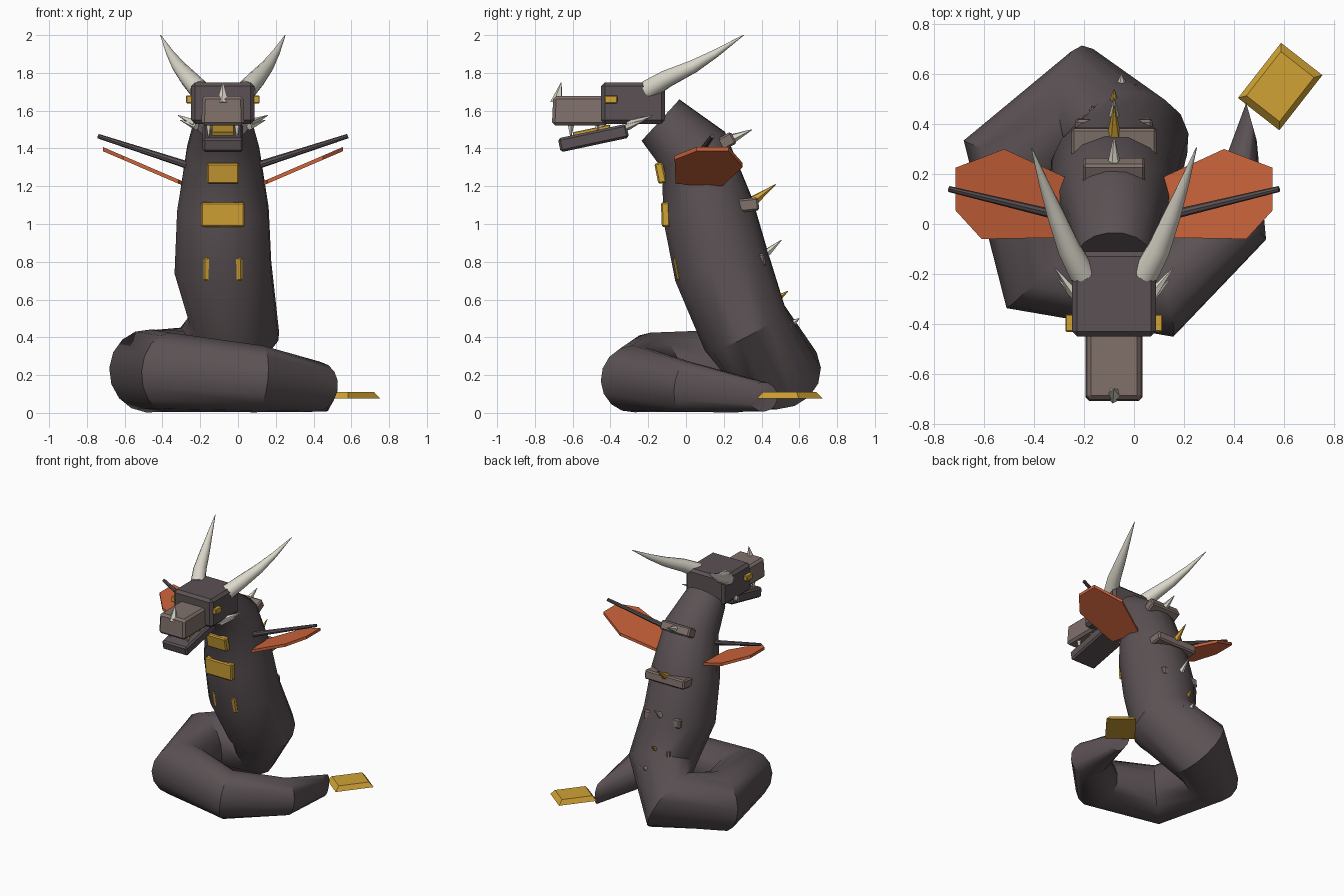
import bpy, bmesh, math
from mathutils import Vector, Matrix

if "Cube" in bpy.data.objects:
    bpy.data.objects.remove(bpy.data.objects["Cube"])

CX = -0.08  # mirror plane of neck and head


def material(name, rgb):
    m = bpy.data.materials.new(name)
    m.use_nodes = True
    m.diffuse_color = (*rgb, 1)
    m.node_tree.nodes["Principled BSDF"].inputs["Base Color"].default_value = (*rgb, 1)
    return m


DARK = material("dark scales", (0.105, 0.083, 0.088))
BROWN = material("brown plates", (0.22, 0.165, 0.148))
GOLD = material("gold", (0.63, 0.36, 0.035))
ORANGE = material("orange membrane", (0.62, 0.13, 0.045))
IVORY = material("ivory", (0.72, 0.69, 0.60))


def finish(name, bm, mat, smooth=False):
    bmesh.ops.recalc_face_normals(bm, faces=bm.faces)
    me = bpy.data.meshes.new(name)
    bm.to_mesh(me)
    bm.free()
    me.materials.append(mat)
    ob = bpy.data.objects.new(name, me)
    bpy.context.collection.objects.link(ob)
    if smooth:
        bpy.ops.object.select_all(action='DESELECT')
        ob.select_set(True)
        bpy.context.view_layer.objects.active = ob
        bpy.ops.object.shade_smooth_by_angle(angle=math.radians(35))
    return ob


def box(name, centre, size, mat, tilt=0, turn=0, bevel=0.012, taper=1):
    bm = bmesh.new()
    bmesh.ops.create_cube(bm, size=1)
    for v in bm.verts:
        k = taper if v.co.z > 0 else 1
        v.co = Vector((v.co.x * size[0] * k, v.co.y * size[1] * k, v.co.z * size[2]))
    if bevel:
        bmesh.ops.bevel(bm, geom=bm.edges[:], offset=bevel, segments=1, affect='EDGES')
    bm.transform(Matrix.Translation(centre) @ Matrix.Rotation(turn, 4, 'Z')
                 @ Matrix.Rotation(tilt, 4, 'X'))
    return finish(name, bm, mat)


def tube(name, nodes, mat, sides=16, smooth=True, end_normal=None):
    """Sweep rings through (x, y, z, radius) nodes, carrying the frame along."""
    pts = [Vector(n[:3]) for n in nodes]
    dirs = [(b - a).normalized() for a, b in zip(pts, pts[1:])]
    bm = bmesh.new()
    rings, side = [], None
    for i, p in enumerate(pts):
        t = (dirs[max(i - 1, 0)] + dirs[min(i, len(dirs) - 1)]).normalized()
        if end_normal and i == len(pts) - 1:
            t = Vector(end_normal).normalized()
        if side is None:
            side = t.orthogonal()
        else:
            side = prev_t.rotation_difference(t) @ side
        side = (side - t * side.dot(t)).normalized()
        up, prev_t, r = t.cross(side), t, nodes[i][3]
        ring = []
        for k in range(sides):
            a = math.tau * k / sides
            ring.append(bm.verts.new(p + r * (math.cos(a) * side + math.sin(a) * up)))
        rings.append(ring)
    for a, b in zip(rings, rings[1:]):
        for k in range(sides):
            j = (k + 1) % sides
            bm.faces.new((a[k], a[j], b[j], b[k]))
    bm.faces.new(rings[0])
    bm.faces.new(rings[-1])
    return finish(name, bm, mat, smooth)


def spike(name, base, tip, r, mat, sides=5):
    return tube(name, [(*base, r), (*tip, 0.002)], mat, sides, False)


# Neck and coiled body down to the tail
tube("body", [(CX, -0.135, 1.55, 0.15), (CX, 0.04, 1.39, 0.195), (CX, 0.115, 1.08, 0.245),
              (CX, 0.19, 0.77, 0.26), (-0.02, 0.31, 0.45, 0.245), (-0.19, 0.47, 0.235, 0.245),
              (-0.475, 0.26, 0.222, 0.22), (-0.365, -0.185, 0.215, 0.21),
              (0.11, -0.28, 0.18, 0.178), (0.41, 0.0, 0.138, 0.135),
              (0.47, 0.41, 0.085, 0.078)], DARK, end_normal=(0.96, 0.27, 0))
box("tail_fin", (0.585, 0.55, 0.093), (0.21, 0.28, 0.035), GOLD,
    turn=math.radians(-38), bevel=0, taper=0.8)

# Head
box("skull", (CX, -0.28, 1.64), (0.335, 0.34, 0.22), DARK, bevel=0.02)
box("snout", (CX, -0.56, 1.6), (0.228, 0.3, 0.155), BROWN, bevel=0.016, taper=0.95)
box("lower_jaw", (CX, -0.49, 1.455), (0.215, 0.37, 0.075), DARK, tilt=0.21)
box("tongue", (CX, -0.5, 1.496), (0.12, 0.2, 0.02), GOLD, tilt=0.21, bevel=0.004)
spike("nose_horn", (CX, -0.685, 1.64), (CX, -0.66, 1.75), 0.034, IVORY)

# Paired parts of head and wings
for s, label in ((1, "left"), (-1, "right")):
    def at(x, y, z):
        return (CX + s * x, y, z)

    tube(label + "_horn", [(*at(0.125, -0.2, 1.71), 0.054), (*at(0.18, -0.1, 1.77), 0.047),
                           (*at(0.235, 0.04, 1.835), 0.035), (*at(0.28, 0.16, 1.905), 0.021),
                           (*at(0.33, 0.305, 2.0), 0.002)], IVORY, 12)
    box(label + "_eye", at(0.175, -0.397, 1.66), (0.04, 0.07, 0.042), GOLD, bevel=0.005)
    spike(label + "_cheek_spike", at(0.14, -0.3, 1.53), at(0.237, -0.175, 1.575), 0.026, IVORY)
    spike(label + "_lower_cheek_spike", at(0.14, -0.31, 1.515), at(0.225, -0.22, 1.55), 0.02, IVORY)
    spike(label + "_front_fang", at(0.075, -0.61, 1.535), at(0.075, -0.61, 1.455), 0.02, IVORY)
    spike(label + "_rear_fang", at(0.075, -0.47, 1.535), at(0.075, -0.47, 1.48), 0.015, IVORY)
    tube(label + "_wing_strut", [(*at(0.12, 0.01, 1.29), 0.021), (*at(0.66, 0.14, 1.465), 0.012)],
         DARK, 8)
    # Hexagonal wing membrane lying on a rising plane
    bm = bmesh.new()
    layers = []
    for dz in (-0.011, 0.011):
        layers.append([bm.verts.new(at(x, y, 1.205 + (x - 0.19) * 0.43 + dz)) for x, y in
                       ((0.19, 0.185), (0.44, 0.3), (0.635, 0.225), (0.635, 0.055),
                        (0.53, -0.06), (0.235, -0.055))])
        bm.faces.new(layers[-1])
    for k in range(6):
        j = (k + 1) % 6
        bm.faces.new((layers[0][k], layers[0][j], layers[1][j], layers[1][k]))
    finish(label + "_wing_membrane", bm, ORANGE)

# Chest plates
for i, (y, z, w, h, tilt) in enumerate(((-0.135, 1.27, 0.17, 0.11, 0.2),
                                        (-0.108, 1.05, 0.23, 0.13, 0.04),
                                        (-0.035, 0.765, 0.205, 0.125, 0.2))):
    box(f"chest_plate_{i + 1}", (CX, y, z), (w, 0.045, h), GOLD, tilt=tilt, bevel=0.008)

# Back plates, each carrying a spike
for i, (x, y, z, w, d, tip, mat) in enumerate((
        (CX, 0.2, 1.43, 0.25, 0.12, (0.35, 1.5), IVORY),
        (CX, 0.32, 1.1, 0.34, 0.13, (0.475, 1.21), GOLD),
        (CX, 0.37, 0.805, 0.31, 0.1, (0.505, 0.915), IVORY),
        (CX, 0.43, 0.57, 0.2, 0.08, (0.54, 0.645), GOLD),
        (-0.05, 0.52, 0.45, 0.14, 0.08, (0.6, 0.5), IVORY))):
    box(f"back_plate_{i + 1}", (x, y, z), (w, d, 0.07), BROWN, tilt=0.1 if i else 0.5, bevel=0.01)
    spike(f"back_spike_{i + 1}", (x, y + 0.02, z + 0.01), (x, *tip), 0.032, mat, 6)
